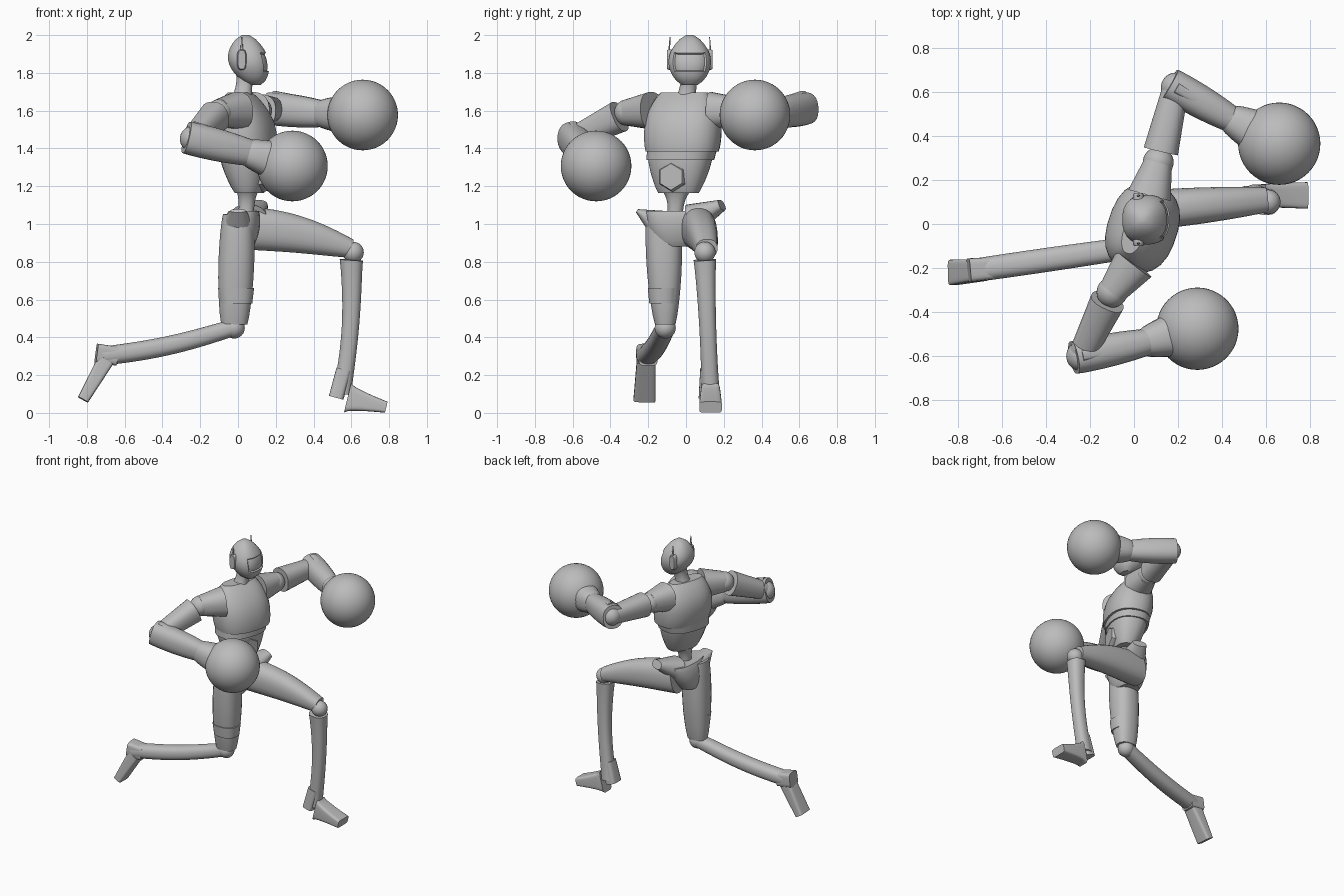
import bpy, bmesh, math
from mathutils import Vector, Matrix

cube = bpy.data.objects.get("Cube")
if cube:
    bpy.data.objects.remove(cube, do_unlink=True)

COLOUR = (.5, .5, .5, 1)
grey = bpy.data.materials.new("plain grey")
grey.use_nodes = True
grey.diffuse_color = COLOUR
grey.node_tree.nodes["Principled BSDF"].inputs["Base Color"].default_value = COLOUR

ACROSS = Vector((0, 1, 0))
FORWARD = Vector((1, 0, 0))
UP = Vector((0, 0, 1))
SHOULDER_LINE = Vector((.3, .9, 0))


def finish(name, bm):
    """Turn a bmesh into a grey object with smooth shading and sharp edges."""
    mesh = bpy.data.meshes.new(name)
    bm.to_mesh(mesh)
    bm.free()
    obj = bpy.data.objects.new(name, mesh)
    bpy.context.collection.objects.link(obj)
    mesh.materials.append(grey)
    bpy.ops.object.select_all(action='DESELECT')
    obj.select_set(True)
    bpy.context.view_layer.objects.active = obj
    bpy.ops.object.shade_smooth_by_angle(angle=math.radians(35))


def limb(name, start, end, start_size, end_size, side=ACROSS, level=None,
         bulge=0, sag=(0, 0, 0), ease=1, power=2.4, sides=24, steps=12, edit=None):
    """Tapering body between two points, swelling and bending in the middle.
    Each size is a half width along side and a half depth."""
    bm = bmesh.new()
    start, end, sag = Vector(start), Vector(end), Vector(sag)
    start_size, end_size = Vector(start_size), Vector(end_size)
    axis = level or (end - start).normalized()
    u = (side - axis * side.dot(axis)).normalized()
    v = axis.cross(u)
    loops = []
    for i in range(steps + 1):
        t = i / steps
        swell = max(0, math.sin(math.pi * t))
        centre = start.lerp(end, t) + sag * swell
        size = start_size.lerp(end_size, t ** ease)
        size += Vector((bulge, bulge)) * swell ** .7
        loop = []
        for k in range(sides):
            angle = math.tau * (k + .5) / sides
            c, s = math.cos(angle), math.sin(angle)
            wide = math.copysign(abs(c) ** (2 / power), c) * size.x
            deep = math.copysign(abs(s) ** (2 / power), s) * size.y
            loop.append(bm.verts.new(centre + u * wide + v * deep))
        loops.append(loop)
    for lower, upper in zip(loops, loops[1:]):
        for k in range(sides):
            n = (k + 1) % sides
            bm.faces.new((lower[k], lower[n], upper[n], upper[k]))
    bm.faces.new(loops[0])
    bm.faces.new(loops[-1])
    bmesh.ops.recalc_face_normals(bm, faces=bm.faces)
    if edit:
        edit(bm)
    finish(name, bm)


def ball(name, centre, radius, segments=32):
    bm = bmesh.new()
    bmesh.ops.create_uvsphere(bm, u_segments=segments, v_segments=segments // 2,
                              radius=radius, matrix=Matrix.Translation(centre))
    finish(name, bm)


def cut_visor(bm):
    """Sink the front of the face."""
    faces = [f for f in bm.faces
             if f.normal.x > .6 and 1.8 < f.calc_center_median().z < 1.92]
    bmesh.ops.inset_region(bm, faces=faces, thickness=.006, depth=0)
    bmesh.ops.inset_region(bm, faces=faces, thickness=.004, depth=-.01)


# Head, ears and neck
limb("head", (.09, .02, 1.735), (.04, .02, 2), (.04, .03), (.02, .02),
     level=UP, bulge=.083, sag=(-.01, 0, 0), edit=cut_visor)
for label, sign in (("left", 1), ("right", -1)):
    ear = Vector((.02, .02 + sign * .09, 1.87))
    outward = ACROSS * sign * .03
    limb(label + "_ear", ear, ear + outward, (.026, .055), (.02, .05), FORWARD, power=3, ease=4)
    limb(label + "_antenna", ear + outward * .7, ear + outward * .5 + UP * .12,
         (.007, .01), (.002, .003))
limb("neck", (.02, 0, 1.66), (.04, .02, 1.78), (.06, .06), (.05, .05), level=UP, bulge=-.01)

# Torso, turned with the shoulders
limb("chest", (.05, -.02, 1.385), (.01, -.01, 1.695), (.195, .145), (.13, .05),
     SHOULDER_LINE, UP, bulge=.015, ease=3)
limb("rib_band", (.04, -.03, 1.34), (.04, -.02, 1.4), (.18, .137), (.187, .14), SHOULDER_LINE, UP)
limb("abdomen", (.06, -.04, 1.165), (.04, -.03, 1.36), (.11, .07), (.172, .127),
     SHOULDER_LINE, UP, bulge=.01)
limb("belly_plate", (.1, -.06, 1.25), (.16, -.08, 1.25), (.08, .08), (.07, .07),
     power=2, sides=6, ease=5)
limb("waist", (.04, -.06, 1), (.05, -.05, 1.18), (.04, .04), (.08, .06), level=UP, ease=4)

# Pelvis with flared hips
limb("pelvis", (.01, -.06, .88), (.03, -.04, 1.07), (.09, .07), (.17, .08), level=UP, bulge=.02)
limb("right_hip_crest", (0, -.14, 1), (0, -.26, 1.07), (.08, .08), (.01, .04), UP)
limb("left_hip_crest", (.06, .04, 1.03), (.11, .19, 1.1), (.08, .1), (.03, .05), UP)

# Right leg, trailing
limb("right_thigh", (0, -.12, 1.05), (-.02, -.11, .47), (.09, .08), (.055, .07), bulge=.02)
limb("right_thigh_cuff", (-.01, -.12, .66), (-.01, -.12, .58), (.083, .096), (.075, .086))
ball("right_knee", (-.02, -.11, .45), .056)
limb("right_shin", (-.03, -.11, .45), (-.72, -.21, .3), (.05, .045), (.053, .05),
     sag=(0, 0, -.02), bulge=.003)
limb("right_heel", (-.64, -.2, .3), (-.75, -.21, .315), (.05, .05), (.054, .052), power=5)
limb("right_foot", (-.7, -.21, .28), (-.82, -.22, .07), (.05, .045), (.058, .03), power=6)

# Left leg, bent forward
limb("left_thigh", (.03, .06, .98), (.6, .11, .87), (.09, .115), (.057, .05),
     sag=(0, 0, .02), ease=2)
ball("left_knee", (.61, .1, .85), .056)
limb("left_shin", (.6, .1, .81), (.55, .13, .1), (.06, .062), (.05, .05),
     sag=(.02, 0, 0), bulge=-.01)
limb("left_heel", (.56, .12, .23), (.52, .12, .08), (.045, .04), (.053, .04), power=4)
limb("left_foot", (.58, .13, .08), (.785, .13, .03), (.05, .08), (.06, .03), ease=.6, power=6)

# Arms: root, shoulder, elbow, wrist and glove of each
ARMS = {
    "right": [(0, -.18, 1.6), (-.1, -.31, 1.59), (-.24, -.6, 1.45),
              (.09, -.53, 1.37), (.288, -.476, 1.307)],
    "left": [(.07, .13, 1.6), (.11, .28, 1.6), (.19, .62, 1.61),
             (.47, .46, 1.58), (.66, .365, 1.577)],
}
for label, joints in ARMS.items():
    root, shoulder, elbow, wrist, glove = map(Vector, joints)
    limb(label + "_shoulder_stub", root, shoulder, (.1, .1), (.07, .065), UP)
    ball(label + "_shoulder", shoulder, .07)
    limb(label + "_upper_arm", shoulder.lerp(elbow, .15), elbow, (.085, .08), (.06, .06), UP)
    ball(label + "_elbow", elbow, .068)
    limb(label + "_forearm", elbow.lerp(wrist, -.1), wrist, (.085, .075), (.065, .055), UP, bulge=.01)
    limb(label + "_forearm_rail", elbow + UP * .06, wrist + UP * .045,
         (.035, .025), (.025, .02), UP, power=4)
    limb(label + "_glove_cuff", elbow.lerp(wrist, .85), glove, (.065, .06), (.12, .12), UP, ease=.7)
    ball(label + "_glove", glove, .187, 48)
